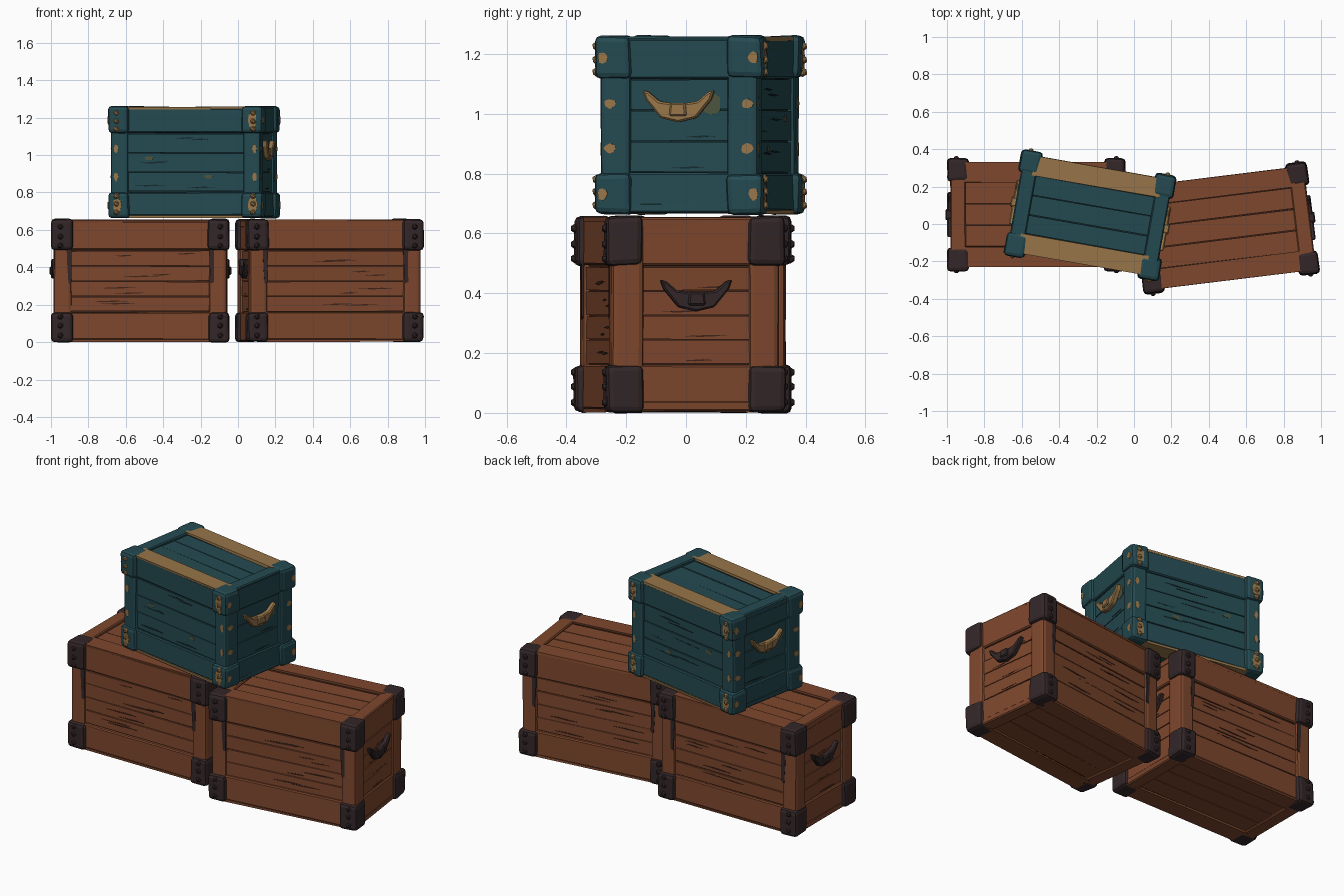
import bpy, bmesh, math, random
from mathutils import Vector, Matrix

if "Cube" in bpy.data.objects:
    bpy.data.objects.remove(bpy.data.objects["Cube"])

random.seed(4)


def srgb(name, r, g, b):
    m = bpy.data.materials.new(name)
    f = lambda c: (c / 255 / 12.92) if c < 11 else ((c / 255 + 0.055) / 1.055) ** 2.4
    m.diffuse_color = (f(r), f(g), f(b), 1)
    m.use_nodes = True
    m.node_tree.nodes["Principled BSDF"].inputs["Base Color"].default_value = m.diffuse_color
    return m


BROWN = srgb("brown wood", 126, 71, 45)
DARK = srgb("dark iron", 51, 38, 40)
TEAL = srgb("teal paint", 36, 74, 81)
TAN = srgb("tan bare wood", 151, 117, 73)
GROOVE_B = srgb("brown groove", 62, 36, 25)
GROOVE_T = srgb("teal groove", 22, 42, 46)
OLIVE = srgb("olive worn paint", 76, 84, 62)


def box(bm, x0, x1, y0, y1, z0, z1, jit=0.003):
    """Box from bounds with slightly uneven, hand-cut corners."""
    vs = bmesh.ops.create_cube(bm, size=1)["verts"]
    for v in vs:
        v.co = Vector((x1 if v.co.x > 0 else x0, y1 if v.co.y > 0 else y0,
                       z1 if v.co.z > 0 else z0))
        v.co += Vector([random.uniform(-jit, jit) for _ in range(3)])


def corner_box(bm, sx, sy, xa, xb, ya, yb, z0, z1, jit=0.003):
    """Box mirrored into the quadrant given by the signs."""
    xs, ys = sorted((sx * xa, sx * xb)), sorted((sy * ya, sy * yb))
    box(bm, xs[0], xs[1], ys[0], ys[1], z0, z1, jit)


def prism(bm, axis, s, d, pts, t):
    """Flat shape on the side at s*d along axis, t thick outward."""
    def at(u, v, k):
        return (s * k, u, v) if axis == "x" else (u, s * k, v)
    a = [bm.verts.new(at(u, v, d - 0.004)) for u, v in pts]
    b = [bm.verts.new(at(u, v, d + t)) for u, v in pts]
    n = len(pts)
    bm.faces.new(a)
    bm.faces.new(b[::-1])
    for i in range(n):
        bm.faces.new((a[i], a[(i + 1) % n], b[(i + 1) % n], b[i]))


def blob(u, v, ru, rv, n=8):
    """Ragged patch outline."""
    return [(u + ru * math.cos(i * math.tau / n) * random.uniform(.75, 1.15),
             v + rv * math.sin(i * math.tau / n) * random.uniform(.75, 1.15))
            for i in range(n)]


def sliver(u, v, length, h):
    """Long thin crack outline."""
    return [(u - length / 2, v), (u - length * .1, v - h * .4),
            (u + length / 2, v + h * .2), (u + length * .15, v + h * .6)]


def crate(name, L, W, H, tier, loc, deg, wood, iron, strip, groove, layers):
    l, w = L / 2, W / 2
    mat = Matrix.Translation(loc) @ Matrix.Rotation(math.radians(deg), 4, "Z")
    quads = [(sx, sy) for sx in (-1, 1) for sy in (-1, 1)]
    painted = wood is TEAL

    def part(label, bm, material, bevel=0.0, seg=1):
        bmesh.ops.recalc_face_normals(bm, faces=bm.faces)
        me = bpy.data.meshes.new(name + "_" + label)
        bm.to_mesh(me)
        bm.free()
        me.materials.append(material)
        ob = bpy.data.objects.new(name + "_" + label, me)
        bpy.context.collection.objects.link(ob)
        ob.matrix_world = mat
        if bevel:
            b = ob.modifiers.new("bevel", "BEVEL")
            b.width, b.segments, b.limit_method = bevel, seg, "ANGLE"

    # Dark core that shows in the gaps between planks
    bm = bmesh.new()
    box(bm, -l + .024, l - .024, -w + .024, w - .024, .026, H - .026, 0)
    part("core", bm, groove)

    # Side planks, then top and bottom planks
    bm = bmesh.new()
    za, zb = tier + .003, H - tier - .003
    step = (zb - za) / layers
    for i in range(layers):
        box(bm, -l + .014, l - .014, -w + .014, w - .014,
            za + i * step + .002, za + (i + 1) * step - .002, .002)
    pw = (W - .22) / 3
    for i in range(3):
        y = -w + .11 + i * pw
        for z0, z1 in ((.014, .06), (H - .06, H - .014)):
            box(bm, -l + .05, l - .05, y + .002, y + pw - .002, z0, z1, .002)
    part("planks", bm, wood)

    # Lid and base bands on all four sides
    bm = bmesh.new()
    for z0, z1 in ((.012, tier), (H - tier, H - .006)):
        for s in (-1, 1):
            corner_box(bm, 1, s, -l + .01, l - .01, w - .05, w - .005, z0, z1)
            corner_box(bm, s, 1, l - .05, l - .005, -w + .01, w - .01, z0, z1)
    # End boards on top and bottom
    for z0, z1 in ((.004, .04), (H - .04, H)):
        for s in (-1, 1):
            corner_box(bm, s, 1, l - .085, l - .004, -w + .02, w - .02, z0, z1)
    part("frame_boards", bm, wood, .006)

    # Long strips along front and back of top and bottom
    bm = bmesh.new()
    for z0, z1 in ((.002, .014), (H - .012, H + .002)):
        for s in (-1, 1):
            corner_box(bm, 1, s, -l + .06, l - .06, w - .11, w - .004, z0, z1, .002)
    part("long_strips", bm, strip)

    # Rounded corner posts
    bm = bmesh.new()
    for sx, sy in quads:
        corner_box(bm, sx, sy, l - .095, l, w - .105, w, .01, H - .01)
    part("corner_posts", bm, wood, .018, 2)

    # Corner brackets, eight in all
    bm = bmesh.new()
    for sx, sy in quads:
        for z0, z1 in ((0, tier), (H - tier, H + .006)):
            corner_box(bm, sx, sy, l - .1, l + .014, w - .105, w + .018, z0, z1, .004)
    part("corner_brackets", bm, iron, .02, 2)

    # Rivets on front and back of the brackets
    bm = bmesh.new()
    for sx, sy in quads:
        for zc in (tier * .22, tier * .55, tier * .85):
            for z in (zc, H - zc):
                m = Matrix.Translation((sx * (l - .035), sy * (w + .016), z))
                bmesh.ops.create_icosphere(bm, subdivisions=1, radius=.017, matrix=m)
    part("rivets", bm, strip if painted else iron)

    # Crescent handles with a square clasp on both ends
    bm, clasp = bmesh.new(), bmesh.new()
    z = H * .52
    shape = [(-.122, .108), (-.11, .075), (-.06, .014), (0, 0), (.06, .014),
             (.11, .075), (.122, .108), (.10, .10), (.065, .07), (0, .06),
             (-.065, .07), (-.10, .10)]
    for s in (-1, 1):
        prism(bm, "x", s, l - .014, [(u, z + v) for u, v in shape], .028)
        prism(clasp, "x", s, l - .014, [(-.03, z + .02), (.03, z + .02),
                                        (.025, z + .065), (-.025, z + .065)], .038)
    part("handles", bm, strip if painted else iron, .006)
    part("handle_clasps", clasp, strip if painted else iron, .006)

    # Cracks in the wood
    bm = bmesh.new()
    for s in (-1, 1):
        for i in range(layers * 2):
            v = za + (i // 2 + random.uniform(.2, .8)) * step
            prism(bm, "y", s, w - .014, sliver(random.uniform(-l + .2, l - .2), v,
                  random.uniform(.1, .22), .009), .002)
        for i in range(layers):
            prism(bm, "x", s, l - .014, sliver(random.uniform(-.08, .08),
                  za + (i + .15) * step, random.uniform(.08, .16), .007), .002)
    part("cracks", bm, groove)

    # Rust runs below brackets, or worn paint on the painted crate
    bm = bmesh.new()
    for sx, sy in quads:
        if not painted:
            x, zt = sx * (l - .082), H - tier
            prism(bm, "y", sy, w, [(x - .014, zt + .01), (x + .014, zt + .01),
                  (x + .012, zt - .08), (x + .014, zt - .17), (x - .004, zt - .18),
                  (x - .010, zt - .09)], .002)
            continue
        for zc in (tier * .5, H - tier * .5):
            prism(bm, "y", sy, w + .018, blob(sx * (l - .04), zc, .026, .045), .002)
            prism(bm, "x", sx, l + .014, blob(sy * (w - .012), zc, .018, .022), .002)
        for zc in (.22, .37):
            prism(bm, "x", sx, l, blob(sy * (w - .035), zc, .022, .017), .002)
            prism(bm, "y", sy, w, blob(sx * (l - .03), zc, .012, .025), .002)
    part("worn_patches" if painted else "rust_runs", bm, strip if painted else iron)
    if painted:
        bm = bmesh.new()
        for s in (-1, 1):
            prism(bm, "x", s, l - .014, blob(s * .11, .37, .035, .035), .002)
            prism(bm, "y", s, w - .014, blob(-.2, .32, .03, .012), .002)
            prism(bm, "y", s, w - .014, blob(.12, .22, .025, .012), .002)
        part("olive_stains", bm, OLIVE)


crate("left_crate", .925, .565, .652, .16, (-.522, .05, 0), 0,
      BROWN, DARK, BROWN, GROOVE_B, 4)
crate("right_crate", .92, .565, .652, .16, (.487, -.022, 0), 7,
      BROWN, DARK, BROWN, GROOVE_B, 4)
crate("top_crate", .812, .535, .592, .137, (-.235, .046, .664), -10,
      TEAL, TEAL, TAN, GROOVE_T, 3)
